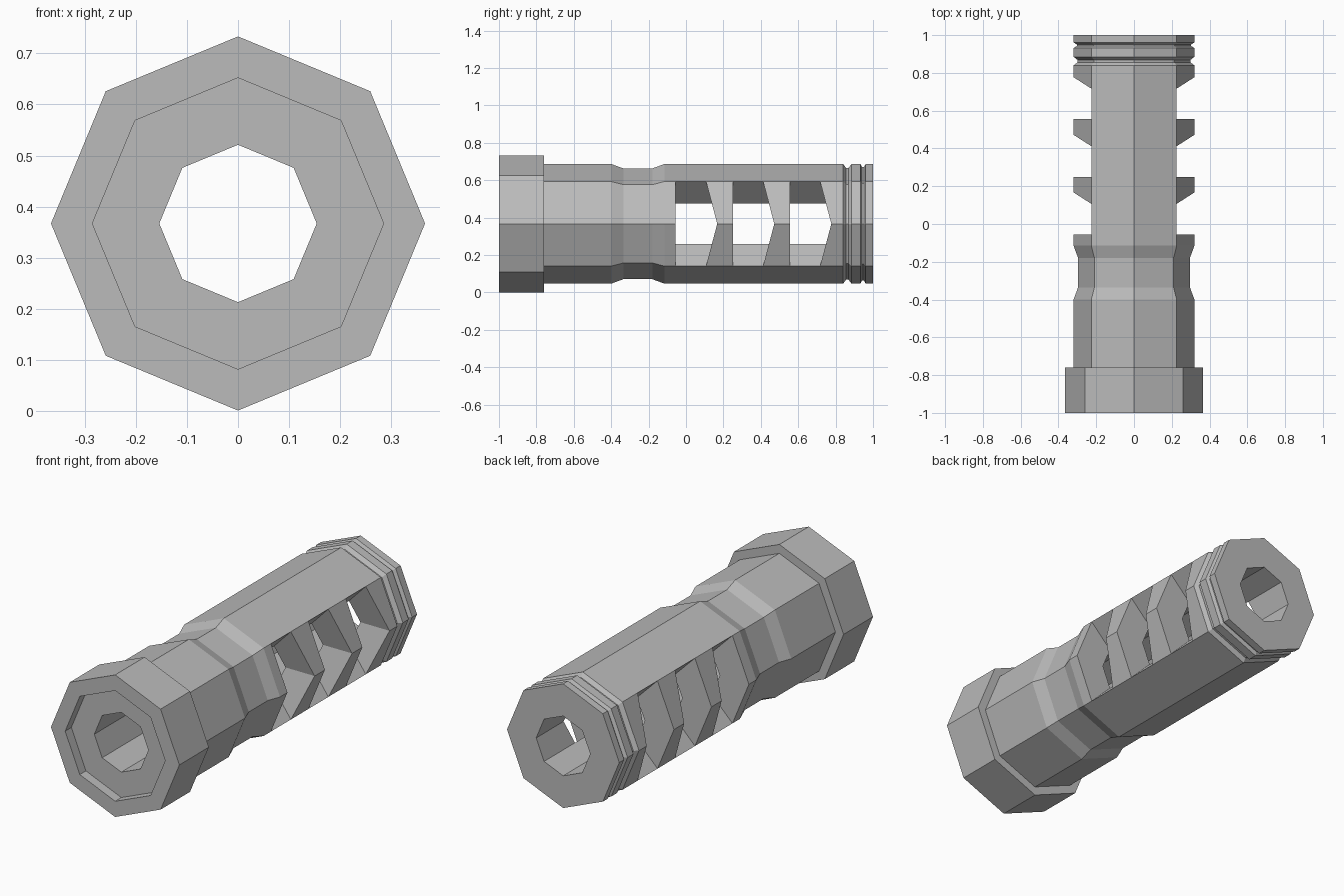
import bpy, bmesh, math

if "Cube" in bpy.data.objects:
    bpy.data.objects.remove(bpy.data.objects["Cube"])

SIDES = 8
CZ = 0.367          # height of the bore axis
BORE = 0.154
BODY = 0.32
SLANT = 0.265       # lean of the pointed slot ends

metal = bpy.data.materials.new("plain grey metal")
metal.diffuse_color = (0.5, 0.5, 0.5, 1)
metal.use_nodes = True
metal.node_tree.nodes["Principled BSDF"].inputs["Base Color"].default_value = metal.diffuse_color


def ring(bm, r, y, pointed=False):
    """Octagonal ring around the y axis, optionally bent to a chevron."""
    out = []
    for k in range(SIDES):
        a = math.tau * k / SIDES
        z = r * math.sin(a)
        yy = y - SLANT * abs(z) if pointed else y
        out.append(bm.verts.new((r * math.cos(a), yy, CZ + z)))
    return out


def quad(bm, a, b, i, j):
    bm.faces.new((a[i], a[j], b[j], b[i]))


def band(bm, a, b, skip=()):
    for k in range(SIDES):
        if k not in skip:
            quad(bm, a, b, k, (k + 1) % SIDES)


def finish(bm, name):
    bmesh.ops.recalc_face_normals(bm, faces=bm.faces[:])
    me = bpy.data.meshes.new(name)
    bm.to_mesh(me)
    bm.free()
    me.materials.append(metal)
    bpy.context.collection.objects.link(bpy.data.objects.new(name, me))


# Mounting collar: bore, shallow recess, rim, outside, rear shoulder
bm = bmesh.new()
profile = [(BORE, -0.76), (BORE, -0.95), (0.285, -0.95), (0.285, -1.0),
           (0.366, -1.0), (0.366, -0.76), (BODY, -0.76)]
rings = [ring(bm, r, y) for r, y in profile]
for a, b in zip(rings, rings[1:]):
    band(bm, a, b)
finish(bm, "mounting_collar")

# Barrel stations: (y, outer radius, pointed, a side slot follows)
stations = [(-0.76, BODY, 0, 0), (-0.40, BODY, 0, 0), (-0.335, 0.296, 0, 0),
            (-0.18, 0.296, 0, 0), (-0.115, BODY, 0, 0)]
for n in range(3):
    y = -0.055 + 0.305 * n
    stations += [(y, BODY, 0, 1), (y + 0.222, BODY, 1, 0)]
# Two grooves near the muzzle
for y, r in [(0.84, BODY), (0.856, 0.299), (0.869, 0.299), (0.885, BODY),
             (0.932, BODY), (0.942, 0.303), (0.951, 0.303), (0.961, BODY),
             (1.0, BODY)]:
    stations.append((y, r, 0, 0))

# Ported barrel: outer and bore skins, with the side sectors left out at slots
bm = bmesh.new()
outer = [ring(bm, r, y, p) for y, r, p, s in stations]
inner = [ring(bm, BORE, y, p) for y, r, p, s in stations]
side_sectors = (0, 3, 4, 7)
slot_edges = (1, 3, 5, 7)
for n in range(len(stations) - 1):
    slot = stations[n][3]
    skip = side_sectors if slot else ()
    band(bm, outer[n], outer[n + 1], skip)
    band(bm, inner[n], inner[n + 1], skip)
    if slot:
        for k in slot_edges:        # slot roof and floor
            bm.faces.new((inner[n][k], outer[n][k],
                          outer[n + 1][k], inner[n + 1][k]))
        for m in (n, n + 1):        # slot end walls
            for k in side_sectors:
                quad(bm, inner[m], outer[m], k, (k + 1) % SIDES)
band(bm, outer[-1], inner[-1])      # muzzle face
finish(bm, "ported_barrel")
